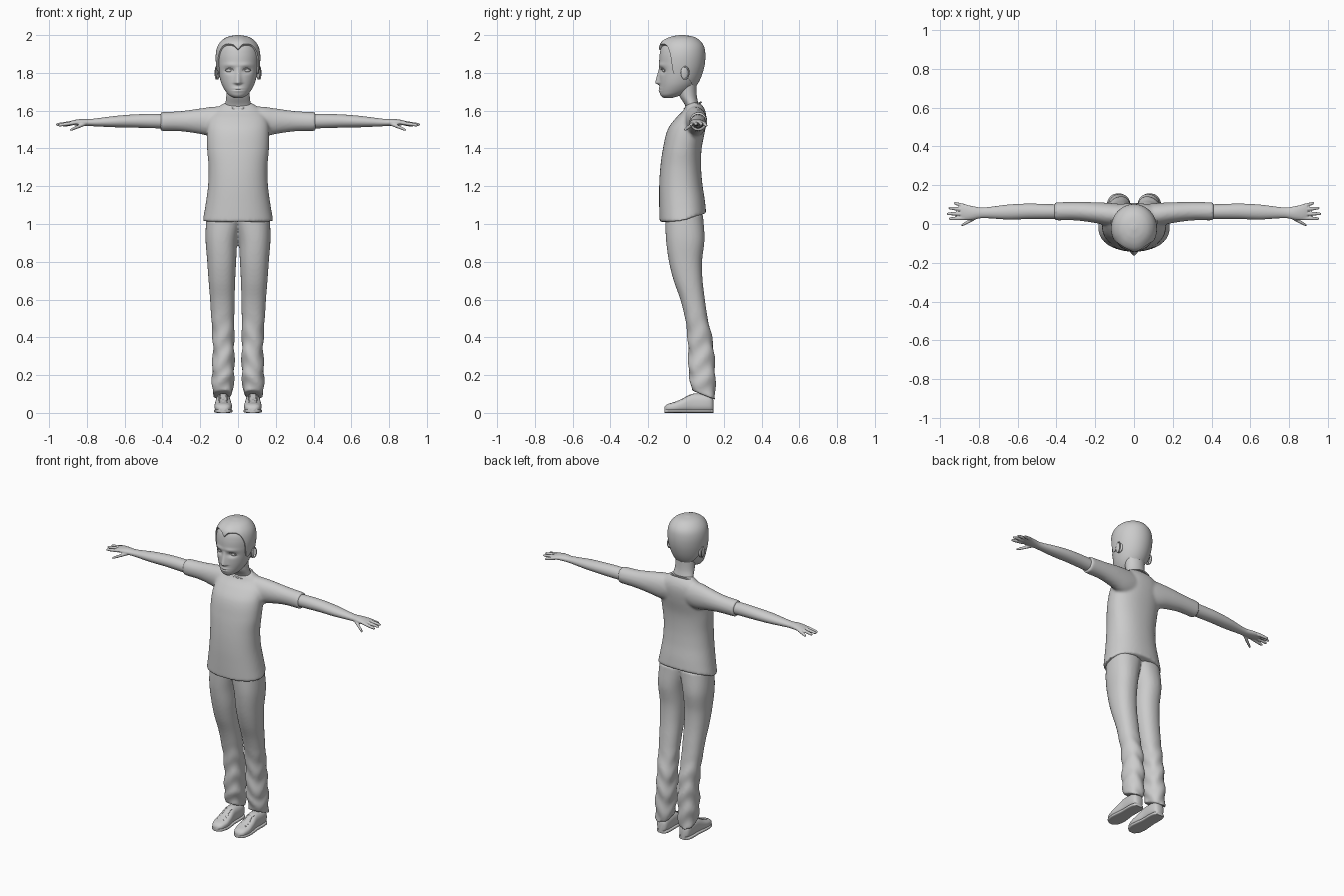
import bpy, bmesh, math
from mathutils import Vector

if "Cube" in bpy.data.objects:
    bpy.data.objects.remove(bpy.data.objects["Cube"])

GREY = (0.6, 0.6, 0.6, 1)
grey = bpy.data.materials.new("plain_grey")
grey.use_nodes = True
grey.diffuse_color = GREY
grey.node_tree.nodes["Principled BSDF"].inputs["Base Color"].default_value = GREY


def bell(value, width):
    return math.exp(-(value / width) ** 2)


def sample(rows, t):
    """Smoothly interpolate the rows (position, low, high, low, high)."""
    last = len(rows) - 1
    i = max((j for j in range(last) if rows[j][0] <= t), default=0)
    a, b = rows[i], rows[i + 1]
    span = b[0] - a[0]
    u = (t - a[0]) / span

    def slope(j, k):
        p, q = rows[max(j - 1, 0)], rows[min(j + 1, last)]
        return (q[k] - p[k]) / (q[0] - p[0])

    result = []
    for k in range(1, 5):
        bend = (1 - u) * slope(i, k) - u * slope(i + 1, k)
        line = b[k] - a[k]
        result.append(a[k] + u * line + u * (1 - u) * (
            bend * span - (1 - 2 * u) * line))
    return result


def ring_point(rows, axis, t, angle, power=1):
    """Point on a rounded section across the given axis."""
    a0, a1, b0, b1 = sample(rows, t)
    s, c = math.sin(angle), -math.cos(angle)
    a = (a0 + a1) / 2 + (a1 - a0) / 2 * math.copysign(abs(s) ** power, s)
    b = (b0 + b1) / 2 + (b1 - b0) / 2 * math.copysign(abs(c) ** power, c)
    return Vector({"x": (t, a, b), "y": (a, t, b), "z": (a, b, t)}[axis])


def skin(bm, rings):
    """Join rings of points into a closed tube."""
    loops = [[bm.verts.new(p) for p in ring] for ring in rings]
    n = len(loops[0])
    for lower, upper in zip(loops, loops[1:]):
        for i in range(n):
            j = (i + 1) % n
            bm.faces.new((lower[i], lower[j], upper[j], upper[i]))
    bm.faces.new(loops[0])
    bm.faces.new(loops[-1])


def tube(bm, axis, rows, count=40, sides=40, power=1, side=1, shape=None):
    rings = []
    for r in range(count + 1):
        t = rows[0][0] + (rows[-1][0] - rows[0][0]) * r / count
        ring = []
        for k in range(sides):
            angle = math.tau * k / sides
            p = ring_point(rows, axis, t, angle, power)
            if shape:
                p = shape(p, angle)
            ring.append((p.x * side, p.y, p.z))
        rings.append(ring)
    skin(bm, rings)


def finish(name, bm, voxel=0, smooth=0):
    """Make the object; a voxel size blends its pieces into one skin."""
    bmesh.ops.recalc_face_normals(bm, faces=bm.faces)
    mesh = bpy.data.meshes.new(name)
    bm.to_mesh(mesh)
    bm.free()
    mesh.materials.append(grey)
    obj = bpy.data.objects.new(name, mesh)
    bpy.context.collection.objects.link(obj)
    bpy.ops.object.select_all(action="DESELECT")
    obj.select_set(True)
    bpy.context.view_layer.objects.active = obj
    bpy.ops.object.shade_smooth_by_angle(angle=math.radians(50))
    if voxel:
        remesh = obj.modifiers.new("blend", "REMESH")
        remesh.mode = "VOXEL"
        remesh.voxel_size = voxel
        remesh.use_smooth_shade = True
        relax = obj.modifiers.new("relax", "SMOOTH")
        relax.factor = 0.5
        relax.iterations = smooth
    return obj


def cord(name, points, radius, closed=False):
    curve = bpy.data.curves.new(name, "CURVE")
    curve.dimensions = "3D"
    curve.bevel_depth = radius
    curve.bevel_resolution = 2
    curve.use_fill_caps = True
    line = curve.splines.new("POLY")
    line.points.add(len(points) - 1)
    for point, co in zip(line.points, points):
        point.co = (*co, 1)
    line.use_cyclic_u = closed
    curve.materials.append(grey)
    bpy.context.collection.objects.link(bpy.data.objects.new(name, curve))


def ball(name, place, size, turn=0):
    bm = bmesh.new()
    bmesh.ops.create_uvsphere(bm, u_segments=24, v_segments=16, radius=1)
    bmesh.ops.scale(bm, vec=size, verts=bm.verts)
    obj = finish(name, bm)
    obj.location, obj.rotation_euler.z = place, turn


# Shirt: body and sleeves blended together, hem lifted at the back
BODY = [(1.01, -.187, .187, -.14, .107), (1.1, -.172, .172, -.142, .1),
        (1.2, -.159, .159, -.142, .088), (1.3, -.156, .156, -.136, .08),
        (1.4, -.164, .164, -.122, .083), (1.5, -.165, .165, -.097, .102),
        (1.56, -.155, .155, -.055, .108), (1.6, -.128, .128, -.015, .102),
        (1.63, -.09, .09, .0, .085), (1.643, -.07, .07, .015, .07)]
SLEEVE = [(.04, .0, .1, 1.47, 1.62), (.12, -.01, .108, 1.46, 1.622),
          (.2, .005, .112, 1.476, 1.612), (.3, .018, .113, 1.49, 1.598),
          (.41, .018, .112, 1.492, 1.592)]


def hem(p, angle):
    p.z += max(0, p.y + .03) * .35 * max(0, 1 - (p.z - 1.01) / .2)
    return p


bm = bmesh.new()
tube(bm, "z", BODY, 50, 48, .9, shape=hem)
for side in (1, -1):
    tube(bm, "x", SLEEVE, side=side)
finish("shirt", bm, .008, 8)
cord("collar", [(.077 * math.sin(a), .036 - .043 * math.cos(a),
                 1.627 - .017 * math.cos(a))
                for a in [math.tau * k / 40 for k in range(40)]], .005, True)

# Trousers: two legs meeting at the hips, creased below the knee
LEG = [(.075, .03, .135, .03, .155), (.2, .02, .138, .015, .155),
       (.3, .02, .133, .012, .15), (.4, .02, .135, .008, .138),
       (.5, .02, .142, -.005, .115), (.6, .018, .148, -.03, .1),
       (.7, .015, .156, -.065, .088), (.8, .01, .163, -.09, .085),
       (.92, .002, .172, -.106, .098), (1.05, -.03, .168, -.11, .09)]


def creases(p, angle):
    depth = .004 * max(0, min(1, (.55 - p.z) / .2))
    push = depth * math.sin(p.z * 50 + 2 * math.sin(angle * 2))
    p.x += push * math.sin(angle)
    p.y -= push * math.cos(angle)
    p.z += (.14 - p.y) * .4 * max(0, 1 - (p.z - .075) / .15)
    return p


bm = bmesh.new()
for side in (1, -1):
    tube(bm, "z", LEG, 90, 40, .9, side, creases)
finish("trousers", bm, .008, 5)

# Arms with palms, fingers and thumbs
ARM = [(.36, .025, .1, 1.505, 1.58), (.45, .025, .103, 1.507, 1.583),
       (.55, .025, .105, 1.51, 1.58), (.65, .023, .1, 1.512, 1.572),
       (.78, .03, .085, 1.518, 1.556), (.83, .022, .092, 1.52, 1.556),
       (.87, .02, .1, 1.523, 1.55), (.892, .03, .098, 1.528, 1.544)]
# start x, y, z, then end x, y, z
FINGERS = [(.87, .03, 1.535, .955, .027, 1.522),
           (.87, .052, 1.537, .965, .053, 1.526),
           (.87, .074, 1.537, .957, .083, 1.526),
           (.865, .091, 1.535, .928, .108, 1.52),
           (.81, .036, 1.53, .89, -.008, 1.497)]
bm = bmesh.new()
for side in (1, -1):
    tube(bm, "x", ARM, side=side)
    for f in FINGERS:
        rows = []
        for t, r in ((0, .0105), (.5, .0095), (.85, .008), (.96, .006), (1, .002)):
            x, y, z = Vector(f[:3]).lerp(Vector(f[3:]), t)
            rows.append((x, y - r, y + r, z - r, z + r))
        tube(bm, "x", rows, 20, 14, side=side)
finish("arms", bm, .004, 3)

# Neck
NECK = [(1.55, -.085, .085, .0, .085), (1.62, -.07, .07, -.002, .07),
        (1.68, -.062, .062, -.035, .057), (1.78, -.064, .064, -.055, .055)]
bm = bmesh.new()
tube(bm, "z", NECK)
finish("neck", bm)

# Head with the features pushed out of and into the face
HEAD = [(1.667, -.02, .02, -.118, -.075), (1.68, -.045, .045, -.133, -.03),
        (1.7, -.064, .064, -.139, .015), (1.73, -.082, .082, -.14, .045),
        (1.76, -.093, .093, -.141, .064), (1.8, -.102, .102, -.141, .08),
        (1.85, -.109, .109, -.142, .092), (1.9, -.11, .11, -.139, .095),
        (1.94, -.1, .1, -.128, .087), (1.97, -.076, .076, -.102, .063),
        (1.985, -.047, .047, -.07, .034), (1.992, -.012, .012, -.032, -.008)]


def face(p, angle):
    if p.y < -.05:
        x, z = abs(p.x), p.z
        ridge = max(0, min(1, (1.83 - z) / .08))
        ridge *= 1 if z > 1.748 else bell(z - 1.748, .01)
        p.y -= .022 * ridge * bell(x, .009 + .009 * ridge)
        p.y += .013 * bell(x - .045, .024) * bell(z - 1.812, .015)
        p.y -= .004 * bell(x - .04, .035) * bell(z - 1.842, .012)
        p.y -= .007 * bell(x, .026) * bell(z - 1.711, .012)
        p.y += .006 * bell(x, .026) * bell(z - 1.711, .004)
    return p


bm = bmesh.new()
tube(bm, "z", HEAD, 110, 112, shape=face)
finish("head", bm)

# Hair cap following a hairline: angle from the front, then height
HAIRLINE = [(0, 1.92), (.25, 1.942), (.8, 1.938), (1.08, 1.89), (1.25, 1.805),
            (1.5, 1.8), (1.7, 1.825), (1.95, 1.785), (2.4, 1.745), (3.15, 1.732)]
LINE = [(a, h, h, h, h) for a, h in HAIRLINE]
CENTRE = Vector((0, -.02, 1.85))
rings = []
for r in range(-1, 37):
    t = math.sin(max(r, 0) / 36 * math.pi / 2)
    ring = []
    for k in range(96):
        angle = math.tau * k / 96
        low = sample(LINE, min(angle, math.tau - angle))[0]
        p = ring_point(HEAD, "z", low + (1.992 - low) * t, angle)
        turn = min(angle, math.tau - angle)
        lift = .008 + .007 * bell(turn, .7) * bell(p.z - 1.95, .025)
        lift += .0015 * math.sin(angle * 7) * bell(turn, 1) * (1 - t)
        p += (p - CENTRE).normalized() * (lift if r >= 0 else -.008)
        ring.append(p)
    rings.append(ring)
bm = bmesh.new()
skin(bm, rings)
finish("hair", bm)

# Shoes: upper, wider sole
SHOE = [(-.115, .06, .095, .008, .03), (-.1, .043, .113, .005, .045),
        (-.06, .032, .124, .004, .058), (-.02, .034, .123, .004, .075),
        (.03, .04, .118, .004, .1), (.1, .04, .118, .004, .1),
        (.135, .047, .111, .006, .09), (.145, .06, .098, .01, .07)]
SOLE = [(y, a - .003, b + .003, .0, .02) for y, a, b, c, d in SHOE]
bm = bmesh.new()
for side in (1, -1):
    tube(bm, "y", SHOE, power=.8, side=side)
    tube(bm, "y", SOLE, power=.5, side=side)
finish("shoes", bm)

# Paired details: eyes, eyelids, ears and laces
for side, label in ((1, "left"), (-1, "right")):
    ball(label + "_eye", (side * .045, -.107, 1.812), (.021, .018, .011))
    cord(label + "_eyelid",
         [(side * (.045 + .023 * math.cos(a)), -.121 - .006 * math.sin(a)
           + .008 * math.cos(a), 1.811 + .012 * math.sin(a))
          for a in [math.pi * k / 12 for k in range(13)]], .0025)
    ball(label + "_ear", (side * .108, -.005, 1.8), (.009, .024, .036), side * .3)
    cord(label + "_ear_rim",
         [(side * (.114 + .006 * math.sin(a)), -.005 + .02 * math.sin(a),
           1.8 + .032 * math.cos(a))
          for a in [math.pi * k / 12 for k in range(-2, 13)]], .004)
    lace = []
    for k in range(9):
        y = -.06 + .01 * k
        top = sample(SHOE, y)[3]
        lace.append((side * (.079 + (.022 if k % 2 else -.022)), y, top - .003))
    cord(label + "_lace", lace, .003)
    cord(label + "_crossed_lace",
         [(side * .158 - x, y, z) for x, y, z in lace], .003)
